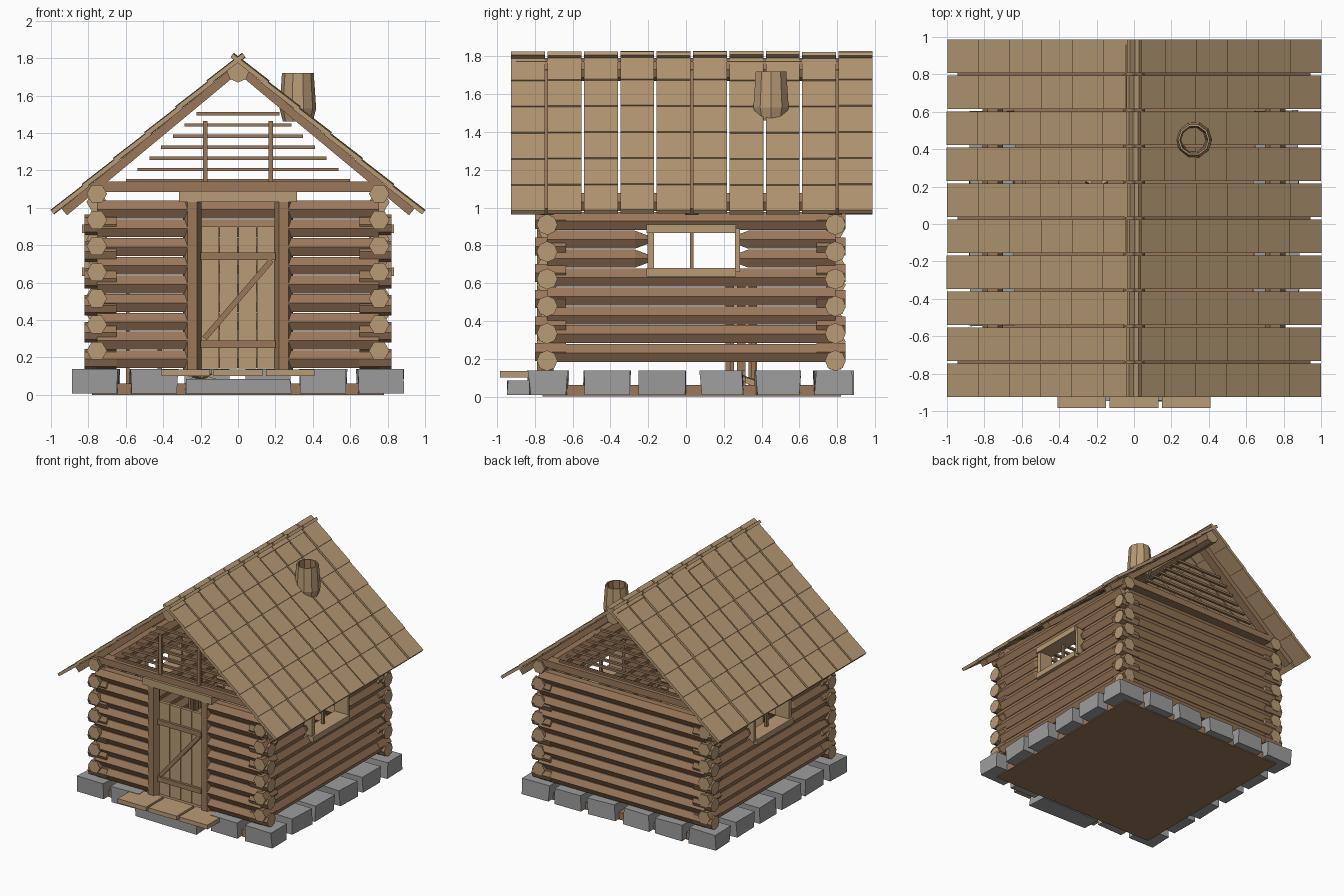
import bpy, bmesh, math, random
from mathutils import Matrix, Vector, Euler

random.seed(4)
if "Cube" in bpy.data.objects:
    bpy.data.objects.remove(bpy.data.objects["Cube"])


def material(name, rgb):
    m = bpy.data.materials.new(name)
    m.use_nodes = True
    m.diffuse_color = (*rgb, 1)
    m.node_tree.nodes["Principled BSDF"].inputs["Base Color"].default_value = (*rgb, 1)
    return m


MATS = [material("pale_wood", (0.48, 0.325, 0.18)),
        material("brown_wood", (0.32, 0.185, 0.10)),
        material("grey_stone", (0.34, 0.34, 0.34))]
PALE, BROWN, STONE = range(3)
parts = {}


def part(name):
    return parts.setdefault(name, bmesh.new())


def box(name, lo, hi, mat, rot=(0, 0, 0)):
    """Box between two corners, turned about its own centre."""
    lo, hi = Vector(lo), Vector(hi)
    m = (Matrix.Translation((lo + hi) / 2) @ Euler(rot).to_matrix().to_4x4()
         @ Matrix.Diagonal((*(hi - lo), 1)))
    verts = bmesh.ops.create_cube(part(name), size=1, matrix=m)["verts"]
    for f in {f for v in verts for f in v.link_faces}:
        f.material_index = mat
    return verts


# Local x, y, z axes of a prism lying along each world axis
AXES = {"X": ((0, 0, -1), (0, 1, 0), (1, 0, 0)),
        "Y": ((0, 0, 1), (1, 0, 0), (0, 1, 0)),
        "Z": ((0, -1, 0), (1, 0, 0), (0, 0, 1))}


def log(name, axis, a, b, at, r, sides=6, r2=None, cap=PALE, mat=BROWN):
    """Faceted log along an axis from a to b; at = other two coordinates."""
    i = "XYZ".index(axis)
    centre = list(at)
    centre.insert(i, (a + b) / 2)
    m = Matrix.Translation(centre) @ Matrix(AXES[axis]).transposed().to_4x4()
    verts = bmesh.ops.create_cone(part(name), cap_ends=True, segments=sides, radius1=r,
                                  radius2=r if r2 is None else r2, depth=b - a, matrix=m)["verts"]
    for f in {f for v in verts for f in v.link_faces}:
        f.normal_update()
        f.material_index = cap if abs(f.normal[i]) > 0.95 else mat


FRONT, BACK, SIDE, R = -0.735, 0.79, 0.755, 0.055

# Floor slab
box("floor", (-0.78, -0.76, 0), (0.78, 0.82, 0.06), BROWN)


# Foundation stones, slightly uneven
def stone(x0, x1, y0, y1, top=0.138):
    verts = box("foundation_stones", (x0, y0, 0.008), (x1, y1, top), STONE,
                (0, 0, random.uniform(-0.03, 0.03)))
    for v in verts:
        v.co.x += random.uniform(-0.008, 0.008)
        v.co.y += random.uniform(-0.008, 0.008)


for s in (-1, 1):
    for y0, y1 in ((-0.83, -0.63), (-0.54, -0.3), (-0.25, 0), (0.08, 0.3), (0.37, 0.6), (0.68, 0.88)):
        stone(*sorted((s * 0.64, s * 0.88)), y0, y1)
    stone(*sorted((s * 0.33, s * 0.57)), -0.83, -0.63)
    for x in (0.16, 0.46):
        stone(s * x - 0.12, s * x + 0.12, 0.68, 0.88)
stone(-0.28, 0.28, -0.945, -0.78, 0.085)

# Doorstep boards
for x in (-0.28, 0, 0.28):
    box("doorstep", (x - 0.13, -0.985, 0.1), (x + 0.13, -0.76, 0.135), PALE)

# Front and back wall logs
for k in range(9):
    z = 0.19 + 0.1 * k
    log("back_wall", "X", -SIDE, SIDE, (BACK, z), R)
    log("front_wall", "X", -SIDE, -0.27, (FRONT, z), R)
    log("front_wall", "X", 0.27, SIDE, (FRONT, z), R)
for y in (FRONT, BACK):
    box("tie_beams", (-0.74, y - 0.04, 1.085), (0.74, y + 0.04, 1.14), BROWN)

# Side wall logs, broken by the window in two rows
for s in (-1, 1):
    for k in range(9):
        at = (s * SIDE, 0.23 + 0.1 * k)
        if k in (5, 6):
            log("side_walls", "Y", FRONT, -0.27, at, R)
            log("side_walls", "Y", -0.27, -0.2, at, R, r2=0.025)
            log("side_walls", "Y", 0.26, 0.33, at, 0.025, r2=R)
            log("side_walls", "Y", 0.33, BACK, at, R)
        else:
            log("side_walls", "Y", FRONT, BACK, at, R)

# Crossed log ends at the corners
for s in (-1, 1):
    for y, out in ((FRONT, -0.8), (BACK, 0.845)):
        inner = y - math.copysign(0.1, out)
        for k in range(7):
            log("corner_log_ends", "Y", *sorted((inner, out)), (s * SIDE, 0.235 + 0.14 * k), R)
        for k in range(6):
            log("corner_log_ends", "X", *sorted((s * 0.65, s * 0.82)), (y, 0.19 + 0.144 * k), R, 8)

# Windows: boards around the opening and a centre bar
for s in (-1, 1):
    def board(y0, y1, z0, z1, x0=0.7, x1=0.835, mat=PALE):
        xs = sorted((s * x0, s * x1))
        box("window_frames", (xs[0], y0, z0), (xs[1], y1, z1), mat)
    board(-0.21, 0.265, 0.635, 0.68)
    board(-0.21, 0.265, 0.865, 0.91)
    board(-0.205, -0.17, 0.68, 0.865, x1=0.82)
    board(0.26, 0.285, 0.66, 0.89, x1=0.82)
    board(0.02, 0.04, 0.68, 0.865, 0.745, 0.765, BROWN)

# Door with battens and brace, posts and lintel
for k in range(4):
    x = -0.2 + 0.1 * k
    box("door", (x + 0.002, -0.745, 0.14), (x + 0.098, -0.72, 0.9), PALE)
for z in (0.27, 0.74):
    box("door_battens", (-0.2, -0.765, z - 0.02), (0.2, -0.745, z + 0.02), BROWN)
box("door_brace", (-0.275, -0.765, 0.495), (0.275, -0.745, 0.525), BROWN, (0, -math.atan2(0.42, 0.36), 0))
for s in (-1, 1):
    log("door_posts", "Z", 0.13, 1.03, (s * 0.245, -0.745), 0.05, cap=BROWN)
box("door_lintel", (-0.315, -0.795, 1.03), (0.315, -0.69, 1.09), PALE)

# Open gables: rails front and back, two uprights in front
for y in (FRONT, BACK):
    for k in range(7):
        half = 0.6 - 0.063 * k
        z = 1.145 + 0.0595 * k
        box("gable_rails", (-half, y - 0.01, z - 0.009), (half, y + 0.01, z + 0.009), BROWN)
for s in (-1, 1):
    box("gable_uprights", (s * 0.175 - 0.013, -0.765, 1.14), (s * 0.175 + 0.013, -0.745, 1.465), BROWN)

# Ridge log
log("ridge_log", "Y", -0.9, 0.96, (0, 1.73), 0.06, 8)

# Roof: strips of overlapping tiles on rafters
slope = math.atan2(0.83, 1)
run = 1.3 / 6


def on_slope(name, s, start, end, y0, y1, depth, thick, mat, tilt=0):
    """Board lying on the roof slope, sunk by depth below its top."""
    mid, half = (start + end) / 2, (end - start) / 2
    x = s * (mid * math.cos(slope) - depth * math.sin(slope))
    z = 1.815 - mid * math.sin(slope) - depth * math.cos(slope)
    box(name, (x - half, y0, z - thick / 2), (x + half, y1, z + thick / 2), mat,
        (0, s * (slope - tilt), 0))


for s in (-1, 1):
    for i in range(10):
        y = -0.925 + 0.1925 * i
        lift = random.uniform(-0.004, 0.004)
        for k in range(6):
            on_slope("roof_tiles", s, k * run - 0.025, (k + 1) * run, y, y + 0.179,
                     0.015 + lift, 0.024, PALE, 0.035)
    for y in (FRONT, 0.03, BACK):
        on_slope("rafters", s, 0.03, 1.25, y - 0.035, y + 0.035, 0.052, 0.045, BROWN)

# Chimney: hollow ten-sided pipe, wider at the foot
bm = part("chimney")
profile = [(0.085, 1.72), (0.098, 1.53), (0.08, 1.46), (0.062, 1.46), (0.075, 1.72)]
rings = []
for r, z in profile:
    rings.append([bm.verts.new((0.32 + r * math.cos(k * math.tau / 10),
                                0.45 + r * math.sin(k * math.tau / 10), z)) for k in range(10)])
for j, ring in enumerate(rings):
    below = rings[(j + 1) % len(rings)]
    for k in range(10):
        n = (k + 1) % 10
        f = bm.faces.new((ring[k], below[k], below[n], ring[n]))
        f.material_index = BROWN if j == 3 else PALE
f = bm.faces.new(rings[3])
f.material_index = BROWN

# Plain chair and firewood indoors
box("chair", (-0.58, 0.2, 0.3), (-0.4, 0.38, 0.33), BROWN)
for y in (0.21, 0.27, 0.33):
    box("chair", (-0.6, y, 0.06), (-0.58, y + 0.045, 0.6), BROWN)
for y in (0.21, 0.345):
    box("chair", (-0.43, y, 0.06), (-0.405, y + 0.025, 0.3), BROWN)
for k in range(3):
    box("firewood", (-0.3, 0.285, 0.08), (-0.1, 0.315, 0.11), PALE, (0, 0.3, k * math.pi / 3))

# Turn every part into an object
for name, bm in parts.items():
    bmesh.ops.recalc_face_normals(bm, faces=bm.faces)
    mesh = bpy.data.meshes.new(name)
    bm.to_mesh(mesh)
    bm.free()
    for m in MATS:
        mesh.materials.append(m)
    bpy.context.collection.objects.link(bpy.data.objects.new(name, mesh))
